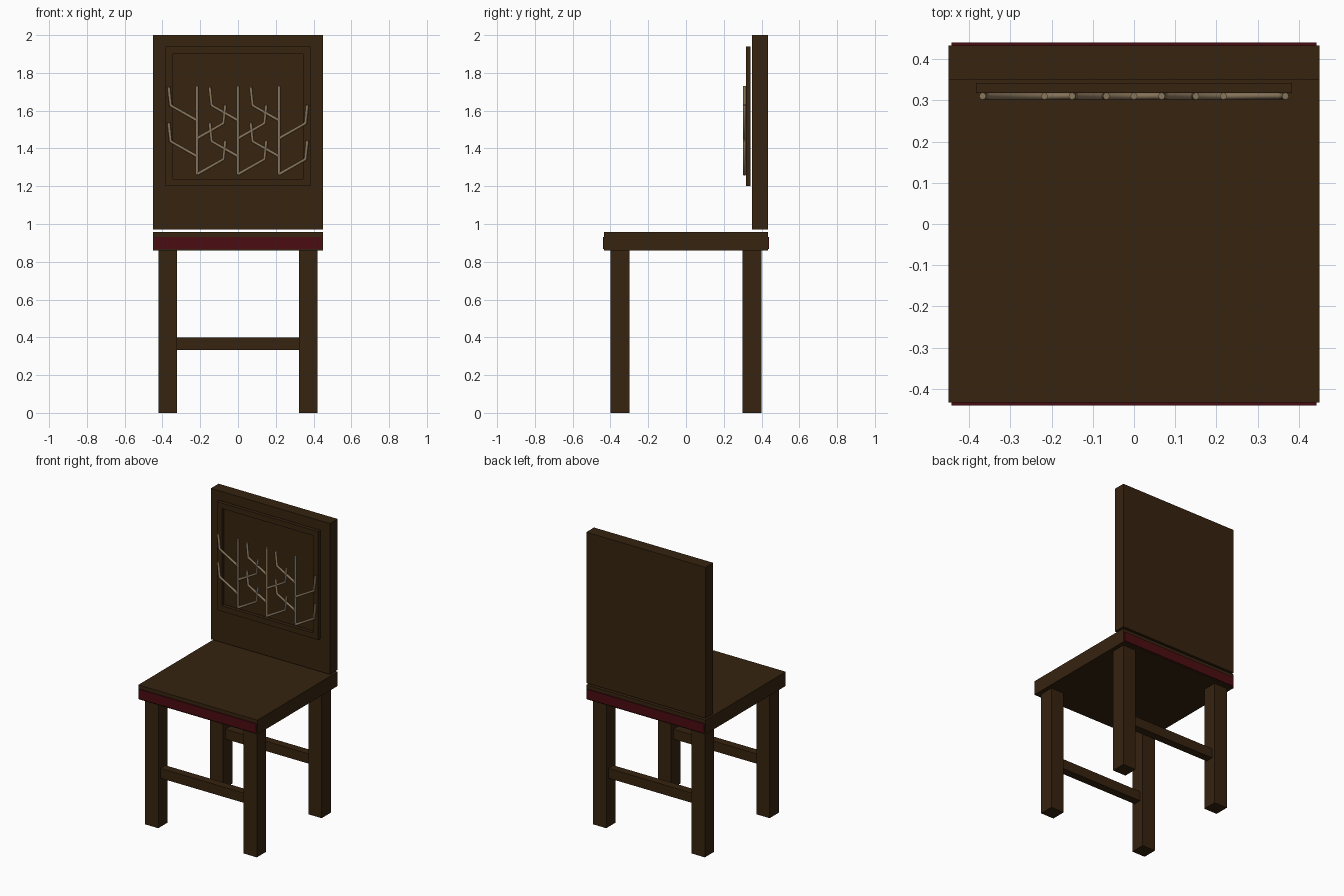
import bpy
import bmesh
from mathutils import Matrix, Vector

cube = bpy.data.objects.get("Cube")
if cube:
    bpy.data.objects.remove(cube, do_unlink=True)


def material(name, rgb):
    mat = bpy.data.materials.new(name)
    mat.use_nodes = True
    mat.diffuse_color = (*rgb, 1)
    shader = mat.node_tree.nodes["Principled BSDF"]
    shader.inputs["Base Color"].default_value = (*rgb, 1)
    shader.inputs["Roughness"].default_value = 0.8
    return mat


wood = material("dark_wood", (0.037, 0.017, 0.005))
red = material("deep_red", (0.07, 0.004, 0.006))
bone = material("bone", (0.25, 0.18, 0.105))


def boxes(name, mat, spans):
    """One object made of boxes, each given as (x, y, z) ranges."""
    bm = bmesh.new()
    for span in spans:
        low, high = (Vector(corner) for corner in zip(*span))
        place = Matrix.Translation((low + high) / 2)
        bmesh.ops.create_cube(bm, size=1, matrix=place @ Matrix.Diagonal((*(high - low), 1)))
    mesh = bpy.data.meshes.new(name)
    bm.to_mesh(mesh)
    bm.free()
    mesh.materials.append(mat)
    obj = bpy.data.objects.new(name, mesh)
    bpy.context.collection.objects.link(obj)
    return obj


# Seat and backrest
HALF_W, HALF_D = 0.45, 0.433
boxes("seat", wood, [((-HALF_W, HALF_W), (-HALF_D, HALF_D), (0.86, 0.957))])
boxes("backrest", wood, [((-HALF_W, HALF_W), (0.35, HALF_D), (0.97, 2.0))])

# Legs, stretchers and red seat trim, alike at front and back
for side, y in (("front", -0.35), ("back", 0.35)):
    for hand, x in (("right", -0.372), ("left", 0.372)):
        boxes(f"{side}_{hand}_leg", wood,
              [((x - 0.05, x + 0.05), (y - 0.05, y + 0.05), (0, 0.86))])
    boxes(f"{side}_stretcher", wood,
          [((-0.322, 0.322), (y - 0.027, y + 0.027), (0.333, 0.4))])
    trim = sorted((HALF_D * y / 0.35, 0.44 * y / 0.35))
    trim = [t * 1.0 for t in trim]
    boxes(f"{side}_red_trim", red, [((-0.443, 0.443), trim, (0.867, 0.932))])

# Open frame standing just in front of the backrest
W, IN_W, LOW, TOP, RAIL = 0.383, 0.345, 1.2, 1.94, 0.038
DEPTH = (0.318, 0.342)
boxes("backrest_frame", wood, [
    ((-W, W), DEPTH, (LOW, LOW + RAIL)),
    ((-W, W), DEPTH, (TOP - RAIL, TOP)),
    ((-W, -IN_W), DEPTH, (LOW + RAIL, TOP - RAIL)),
    ((IN_W, W), DEPTH, (LOW + RAIL, TOP - RAIL)),
])

# Three antlers: a stem with two bent tines on each side
BASE, STEP, TUBE = 1.263, 0.19, 0.0085


def tine(side, start):
    return [(0, start), (side * 0.14, start + 0.08), (side * 0.15, start + 0.178)]


paths = [[(0, BASE), (0, 1.73)]]
for level in range(2):
    paths.append(tine(-1, BASE + 0.095 + level * STEP))
    paths.append(tine(1, BASE + level * STEP))

for name, x in (("right", -0.217), ("middle", 0), ("left", 0.217)):
    curve = bpy.data.curves.new(f"{name}_antler", "CURVE")
    curve.dimensions = "3D"
    curve.bevel_depth = TUBE
    curve.bevel_resolution = 2
    curve.use_fill_caps = True
    for path in paths:
        spline = curve.splines.new("POLY")
        spline.points.add(len(path) - 1)
        for point, (px, pz) in zip(spline.points, path):
            point.co = (x + px, 0.31, pz, 1)
    curve.materials.append(bone)
    bpy.context.collection.objects.link(bpy.data.objects.new(f"{name}_antler", curve))
